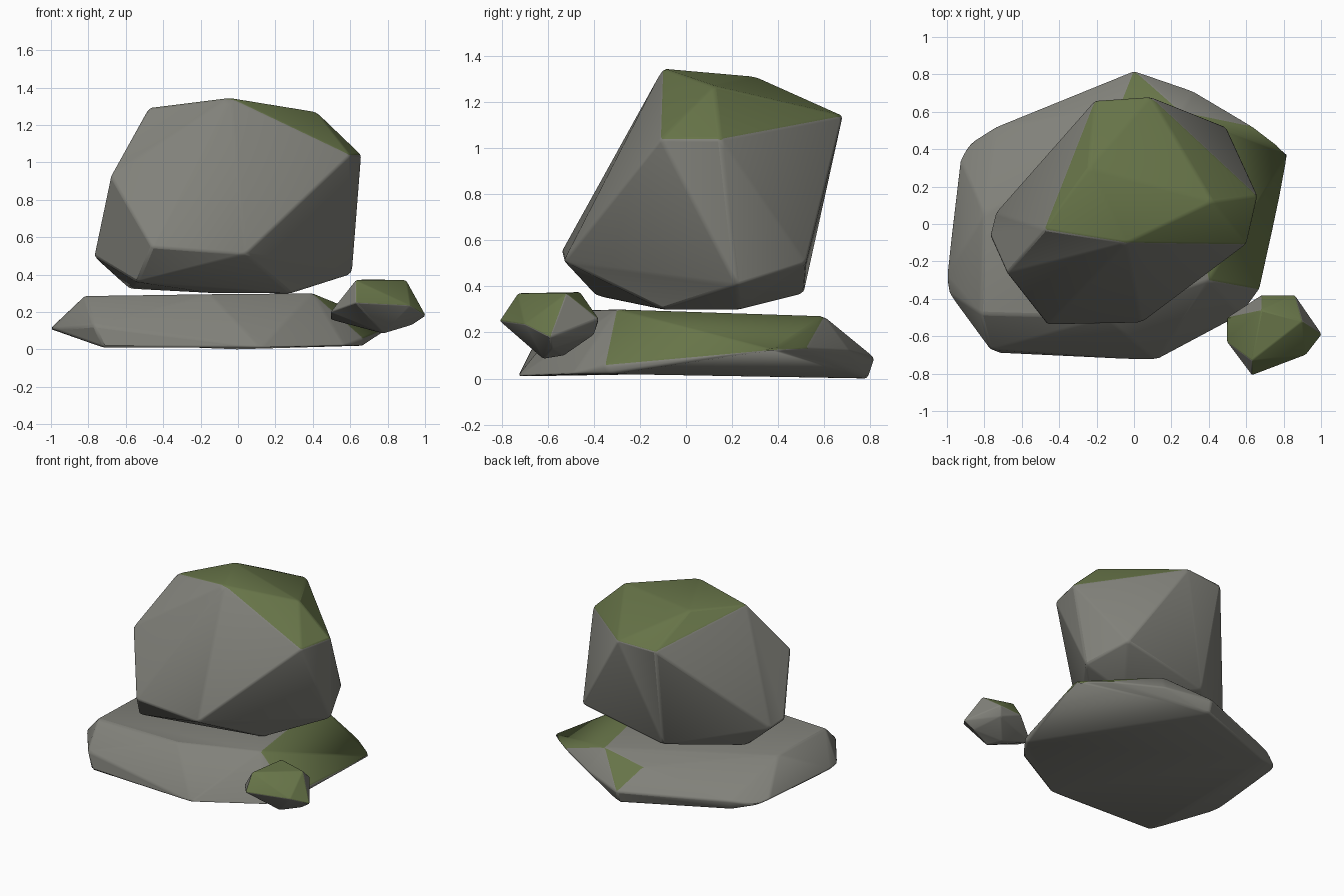
import bpy, bmesh
from math import radians

if "Cube" in bpy.data.objects:
    bpy.data.objects.remove(bpy.data.objects["Cube"])


def material(name, color):
    m = bpy.data.materials.new(name)
    m.diffuse_color = (*color, 1)
    m.use_nodes = True
    m.node_tree.nodes["Principled BSDF"].inputs["Base Color"].default_value = m.diffuse_color
    return m


STONE = material("stone", (0.22, 0.22, 0.195))
MOSS = material("moss", (0.135, 0.175, 0.065))


def rock(name, points, mossy, bevel):
    """Chiselled rock: hull of its corner points, moss on chosen faces, softened edges."""
    bm = bmesh.new()
    for p in points:
        bm.verts.new(p)
    hull = bmesh.ops.convex_hull(bm, input=bm.verts)
    inner = [g for g in hull["geom_interior"] if isinstance(g, bmesh.types.BMVert)]
    bmesh.ops.delete(bm, geom=inner, context='VERTS')
    bmesh.ops.dissolve_limit(bm, angle_limit=radians(4), verts=bm.verts, edges=bm.edges)
    bmesh.ops.recalc_face_normals(bm, faces=bm.faces)
    for f in bm.faces:
        f.material_index = int(mossy(f.normal, f.calc_center_median()))
    mesh = bpy.data.meshes.new(name)
    bm.to_mesh(mesh)
    bm.free()
    mesh.materials.append(STONE)
    mesh.materials.append(MOSS)
    ob = bpy.data.objects.new(name, mesh)
    bpy.context.collection.objects.link(ob)
    mod = ob.modifiers.new("worn_edges", 'BEVEL')
    mod.width, mod.segments, mod.limit_method = bevel, 2, 'NONE'
    bpy.ops.object.select_all(action='DESELECT')
    ob.select_set(True)
    bpy.context.view_layer.objects.active = ob
    bpy.ops.object.shade_smooth_by_angle(angle=radians(30))
    return ob


# Large leaning boulder
rock("boulder", [
    (-.04, -.10, 1.345), (-.48, -.03, 1.29), (.42, .12, 1.27),        # crown
    (-.24, .30, 1.31),
    (-.21, .66, 1.13), (.09, .68, 1.14),                              # back shoulder
    (.66, .15, 1.04), (.60, -.11, 1.04), (-.68, -.26, .93),           # side shoulders
    (-.46, -.54, .55), (.04, -.53, .51),                              # front brow
    (-.77, -.06, .50), (-.74, .06, .47), (.61, .22, .405), (.49, .52, .50),
    (-.17, .51, .37), (-.58, .12, .325), (-.54, -.39, .36),           # underside
    (-.10, .23, .30), (.28, -.10, .30), (-.12, -.10, .30), (.28, .23, .30),
], lambda n, c: n.z > .5 and c.z > 1.1 and c.y > -.06, .012)

# Flat slab beneath
rock("base_slab", [
    (-.72, -.69, .01), (.12, -.73, .01), (.57, -.49, .02),            # lower rim
    (.67, -.33, .02), (.0, .79, .0), (-.72, .50, .03),
    (-1.005, -.28, .11), (-.99, -.37, .11), (-.93, .35, .10), (-.88, .43, .075),
    (-.77, -.67, .13), (.67, -.35, .06), (.83, .375, .125),           # outer rim
    (.64, .52, .13), (.32, .71, .12), (.0, .82, .09), (-.74, .52, .10),
    (-.82, -.48, .285), (-.15, -.50, .295), (.40, -.30, .30),         # upper edge
    (-.80, .05, .285), (.28, .10, .295), (.25, .60, .27), (-.08, .62, .22),
], lambda n, c: n.z > .7 and c.x + .4 * c.y > .25, .012)

# Small loose stone
rock("small_stone", [
    (.63, -.73, .37), (.68, -.46, .375), (.90, -.52, .37),            # top
    (.63, -.81, .25), (.92, -.70, .235), (1.005, -.59, .18),          # girdle
    (.86, -.38, .26), (.68, -.38, .25), (.495, -.50, .16), (.495, -.63, .20),
    (.78, -.62, .085), (.72, -.53, .10), (.93, -.58, .13), (.84, -.40, .19),
], lambda n, c: n.z > .42, .006)
